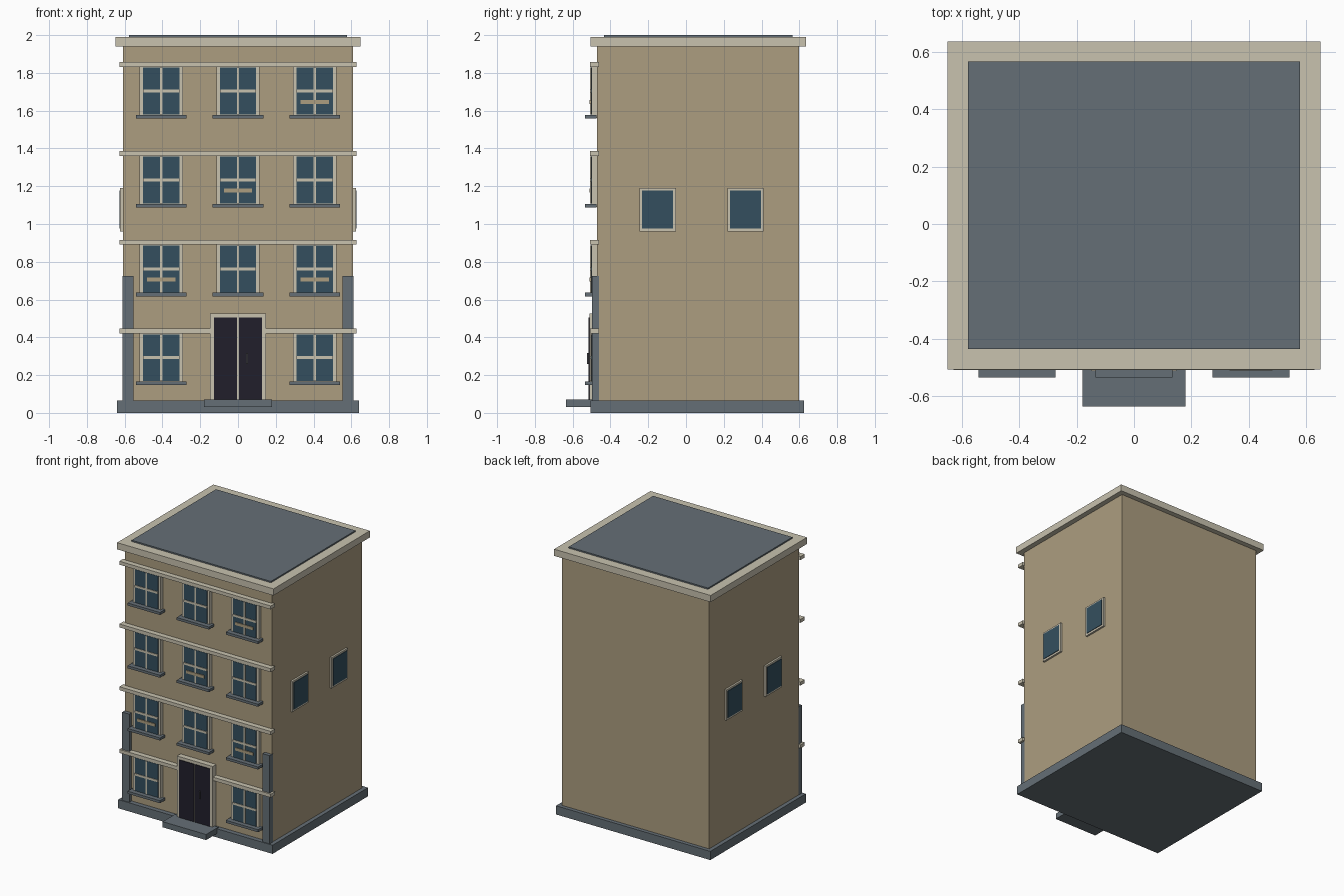
import bpy

if "Cube" in bpy.data.objects:
    bpy.data.objects.remove(bpy.data.objects["Cube"])


def mat(name, rgb):
    """Flat material from 0-255 display colour."""
    m = bpy.data.materials.new(name)
    lin = [((c / 255 + 0.055) / 1.055) ** 2.4 for c in rgb]
    m.diffuse_color = (*lin, 1)
    m.use_nodes = True
    m.node_tree.nodes["Principled BSDF"].inputs["Base Color"].default_value = m.diffuse_color
    return m


WALL = mat("tan_wall", (172, 157, 128))
TRIM = mat("cream_trim", (200, 194, 175))
SLATE = mat("slate", (101, 111, 118))
GLASS = mat("blue_glass", (52, 79, 94))
DOOR = mat("dark_door", (33, 31, 43))
METAL = mat("handle_metal", (70, 70, 76))


def box(name, x, y, z, m):
    """Box from (min, max) ranges on each axis."""
    verts = [(a, b, c) for a in x for b in y for c in z]
    faces = [(0, 1, 3, 2), (4, 6, 7, 5), (0, 4, 5, 1),
             (2, 3, 7, 6), (0, 2, 6, 4), (1, 5, 7, 3)]
    me = bpy.data.meshes.new(name)
    me.from_pydata(verts, [], faces)
    me.materials.append(m)
    ob = bpy.data.objects.new(name, me)
    bpy.context.collection.objects.link(ob)
    return ob


def span(c, w):
    return (c - w / 2, c + w / 2)


FRONT = -0.47   # front wall plane
STOREY = 0.4705

# Main volume, plinth, cornice and roof
box("walls", (-0.61, 0.61), (FRONT, 0.597), (0.03, 1.96), WALL)
box("plinth", (-0.64, 0.64), (-0.505, 0.626), (0, 0.065), SLATE)
box("cornice", (-0.649, 0.649), (-0.506, 0.635), (1.94, 1.99), TRIM)
box("roof_panel", (-0.578, 0.578), (-0.435, 0.565), (1.97, 2.0), SLATE)


def front_window(x, z, planter):
    """Sash window; z is the storey offset."""
    box("window_frame", span(x, 0.23), (-0.499, FRONT + 0.01), (z + 0.15, z + 0.446), TRIM)
    box("window_glass", span(x, 0.192), (-0.504, -0.49), (z + 0.168, z + 0.416), GLASS)
    box("window_mullion", span(x, 0.013), (-0.508, -0.49), (z + 0.168, z + 0.416), TRIM)
    box("window_rail", span(x, 0.192), (-0.508, -0.49), (z + 0.284, z + 0.3), TRIM)
    box("window_sill", span(x, 0.268), (-0.535, FRONT - 0.005), (z + 0.147, z + 0.166), SLATE)
    if planter:
        box("window_slat", span(x, 0.15), (-0.51, -0.49), (z + 0.225, z + 0.246), WALL)


# Storeys: string course and three bays, the ground floor centre is the door
SLATS = {(1, -1), (1, 1), (2, 0), (3, 1)}
for row in range(4):
    z = row * STOREY
    box("string_course", (-0.628, 0.628), (-0.509, FRONT + 0.01), (z + 0.42, z + 0.446), TRIM)
    for bay in (-1, 0, 1):
        if (row, bay) != (0, 0):
            front_window(bay * 0.407, z, (row, bay) in SLATS)

# Entrance: surround, double door, centre strip, handle, step
box("door_frame", (-0.148, 0.148), (-0.511, FRONT + 0.01), (0.065, 0.526), TRIM)
for s in (-1, 1):
    box("door_leaf", sorted((s * 0.005, s * 0.127)), (-0.516, -0.5), (0.068, 0.504), DOOR)
box("door_handle", span(0.047, 0.01), (-0.524, -0.51), (0.26, 0.316), METAL)
box("door_step", (-0.18, 0.18), (-0.635, -0.49), (0.03, 0.072), SLATE)

# Corner pilasters and side windows, both sides
for s in (-1, 1):
    box("pilaster", sorted((s * 0.553, s * 0.612)), (-0.498, FRONT + 0.01), (0.06, 0.726), SLATE)
    for y in (-0.15, 0.315):
        box("side_window_frame", sorted((s * 0.6, s * 0.624)), span(y, 0.192), (0.96, 1.19), TRIM)
        box("side_window_glass", sorted((s * 0.61, s * 0.628)), span(y, 0.164), (0.975, 1.177), GLASS)
